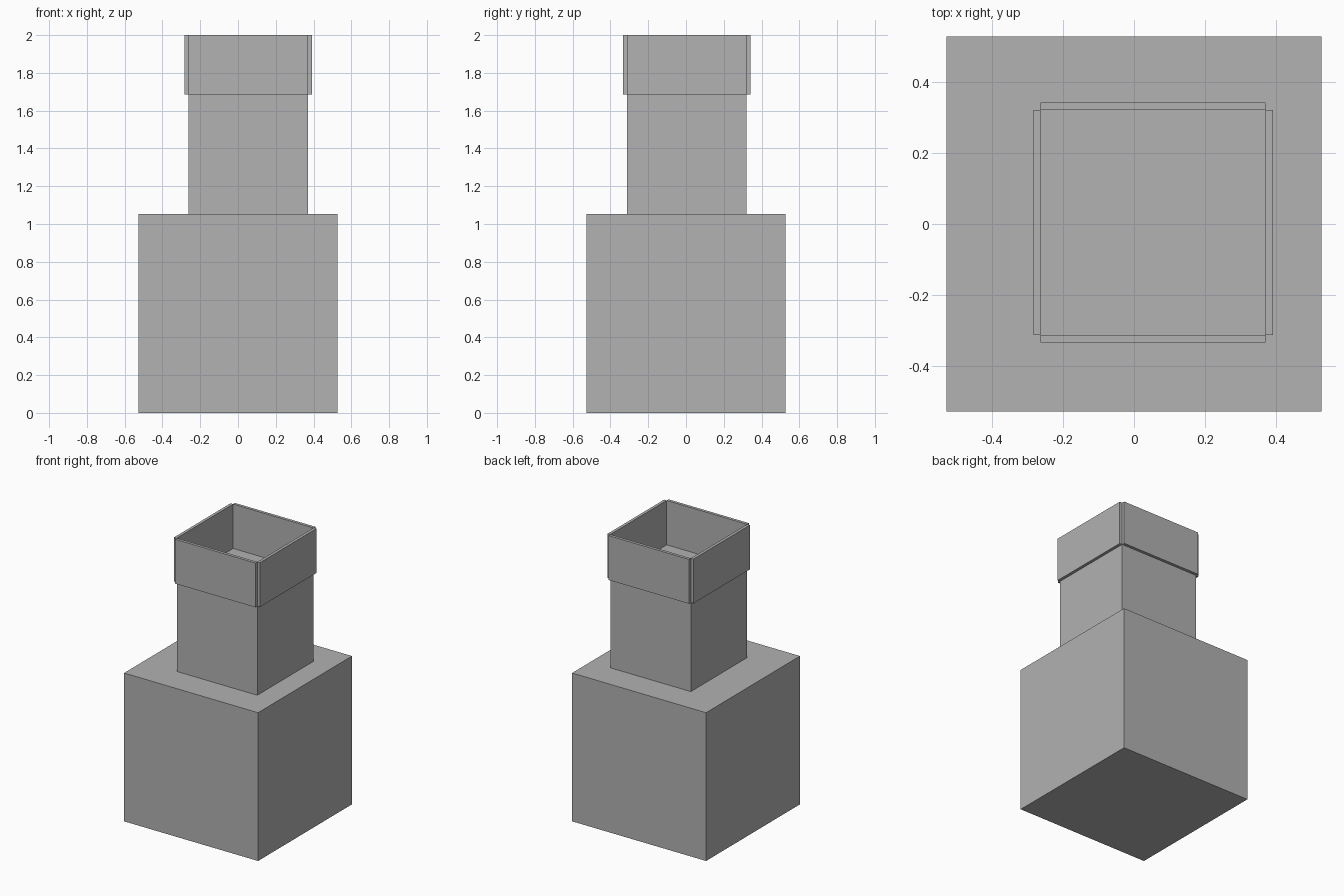
import bpy

cube = bpy.data.objects.get("Cube")
if cube:
    bpy.data.objects.remove(cube, do_unlink=True)

# Single flat grey
GREY = (0.445, 0.445, 0.445, 1.0)
grey = bpy.data.materials.new("plain grey")
grey.use_nodes = True
grey.diffuse_color = GREY
bsdf = next(n for n in grey.node_tree.nodes if n.type == 'BSDF_PRINCIPLED')
bsdf.inputs["Base Color"].default_value = GREY


def box(name, center, size):
    """Axis-aligned box with its size baked into the mesh."""
    bpy.ops.mesh.primitive_cube_add(size=1, location=center)
    obj = bpy.context.object
    obj.name = obj.data.name = name
    for v in obj.data.vertices:
        v.co = [c * s for c, s in zip(v.co, size)]
    obj.data.materials.append(grey)
    return obj


BASE = 1.053              # base cube edge
NECK = 0.632              # neck width and height
RIM_H = 2 - BASE - NECK   # height of the rim plates
RIM_T = 0.021             # thickness of the rim plates
CX, CY = 0.054, 0.004     # neck axis, slightly off centre

# Base block and neck
box("base_block", (0, 0, BASE / 2), (BASE, BASE, BASE))
box("neck", (CX, CY, BASE + NECK / 2), (NECK, NECK, NECK))

# Four rim plates outside the neck walls, leaving notched corners
offset = (NECK + RIM_T) / 2
rim_z = 2 - RIM_H / 2
for side, sx in (("left", 1), ("right", -1)):
    box(f"rim_plate_{side}", (CX + sx * offset, CY, rim_z), (RIM_T, NECK, RIM_H))
for side, sy in (("front", -1), ("back", 1)):
    box(f"rim_plate_{side}", (CX, CY + sy * offset, rim_z), (NECK, RIM_T, RIM_H))
